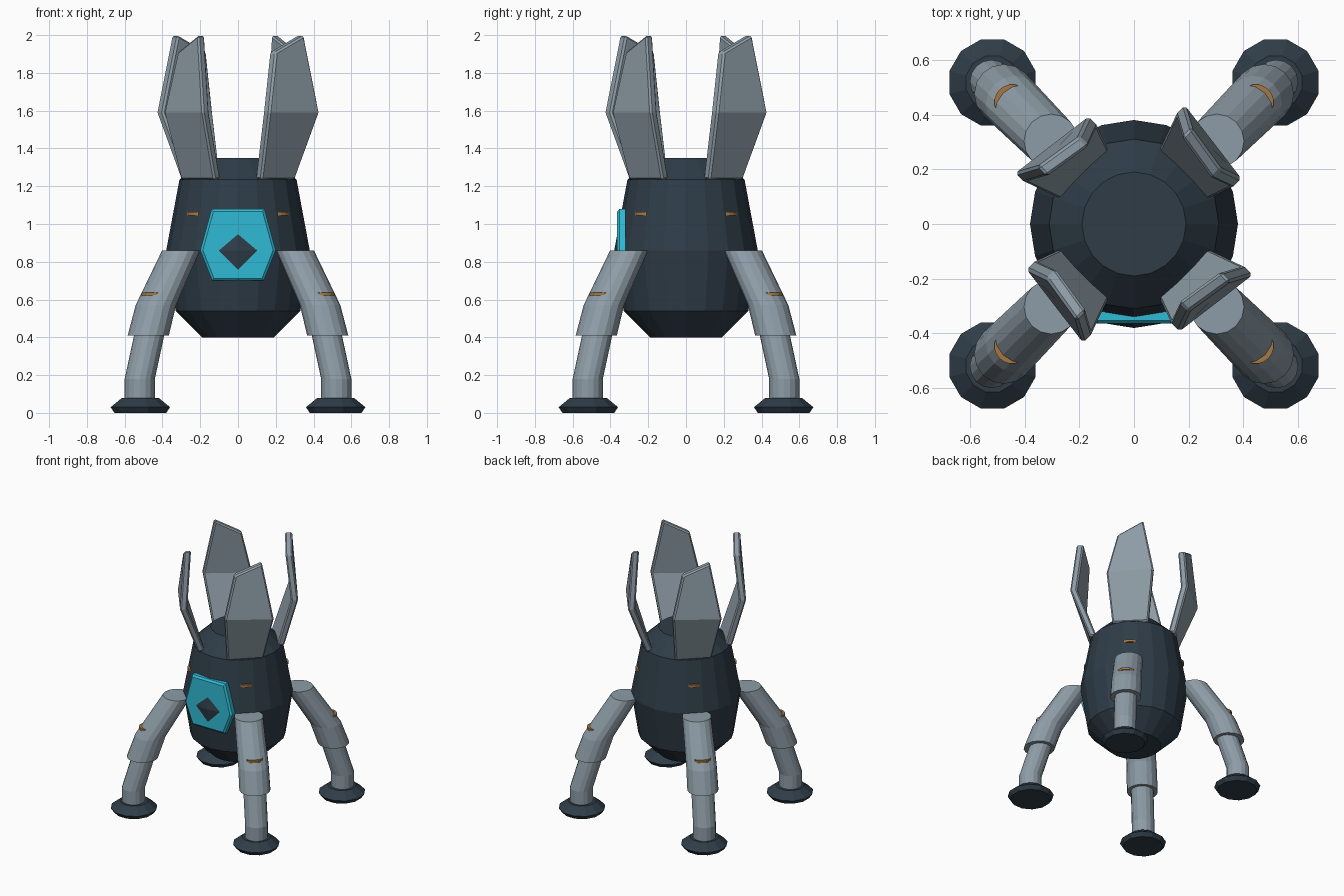
import bpy, bmesh, math
from mathutils import Vector, Matrix

if "Cube" in bpy.data.objects:
    bpy.data.objects.remove(bpy.data.objects["Cube"])


def material(name, rgb):
    m = bpy.data.materials.new(name)
    m.diffuse_color = (*rgb, 1)
    m.use_nodes = True
    m.node_tree.nodes["Principled BSDF"].inputs["Base Color"].default_value = m.diffuse_color
    return m


DARK = material("dark_slate", (0.028, 0.046, 0.064))
GREY = material("light_grey", (0.27, 0.335, 0.385))
CYAN = material("cyan", (0.03, 0.49, 0.66))
GOLD = material("bronze", (0.38, 0.19, 0.055))


def loft(name, rings, mat, rot=0.0, bevel=0.0):
    """Skin a list of equal-length point rings and cap both ends."""
    bm = bmesh.new()
    vs = [[bm.verts.new(p) for p in ring] for ring in rings]
    n = len(rings[0])
    for a, b in zip(vs, vs[1:]):
        for i in range(n):
            j = (i + 1) % n
            bm.faces.new((a[i], a[j], b[j], b[i]))
    bm.faces.new(vs[0][::-1])
    bm.faces.new(vs[-1])
    bmesh.ops.recalc_face_normals(bm, faces=bm.faces)
    bmesh.ops.rotate(bm, verts=bm.verts, cent=(0, 0, 0), matrix=Matrix.Rotation(rot, 3, 'Z'))
    me = bpy.data.meshes.new(name)
    bm.to_mesh(me)
    bm.free()
    me.materials.append(mat)
    ob = bpy.data.objects.new(name, me)
    bpy.context.collection.objects.link(ob)
    if bevel:
        mod = ob.modifiers.new("edge_bevel", 'BEVEL')
        mod.width = bevel
        mod.segments = 1
        mod.limit_method = 'ANGLE'
        mod.angle_limit = math.radians(40)
    return ob


def circle(cx, z, r, n):
    return [Vector((cx + r * math.cos(2 * math.pi * i / n),
                    r * math.sin(2 * math.pi * i / n), z)) for i in range(n)]


def tube(name, sections, n, mat, rot=0.0):
    """Horizontal round sections given as (offset, height, radius)."""
    return loft(name, [circle(c, z, r, n) for c, z, r in sections], mat, rot)


# Body shell
tube("body", [(0, 0.40, 0.19), (0, 0.54, 0.33), (0, 0.86, 0.38),
              (0, 1.235, 0.31), (0, 1.35, 0.19)], 20, DARK)

# Front hatch: the curved hull shows through its middle
hexagon = [(-0.14, 1.08), (0.14, 1.08), (0.20, 0.86),
           (0.137, 0.70), (-0.137, 0.70), (-0.20, 0.86)]


def hatch_ring(y, s):
    return [Vector((x * s, y, 0.88 + (z - 0.88) * s)) for x, z in hexagon]


loft("hatch", [hatch_ring(-0.32, 1), hatch_ring(-0.352, 1), hatch_ring(-0.364, 0.93)], CYAN)

# Petal rows: height, across and outward position of the low and high sides
petal_rows = [((-0.127, 0.303, 1.235), (0.127, 0.303, 1.235)),
              ((-0.160, 0.395, 1.59), (0.175, 0.438, 1.59)),
              ((-0.085, 0.368, 1.91), (0.100, 0.398, 2.0))]
THICK = 0.05


def petal_ring(low, high):
    (u0, n0, z0), (u1, n1, z1) = low, high
    return [Vector(p) for p in ((n0, u0, z0), (n1, u1, z1),
                                (n1 - THICK, u1, z1), (n0 - THICK, u0, z0))]


S = math.sqrt(2)
for k, corner in enumerate(("back_right", "back_left", "front_left", "front_right")):
    a = math.radians(45 + 90 * k)
    # Leg with sleeve, shin and foot pad
    tube("leg_sleeve_" + corner, [(0.475 * S, 0.41, 0.109), (0.435 * S, 0.57, 0.107),
                                  (0.302 * S, 0.86, 0.10)], 16, GREY, a)
    tube("leg_shin_" + corner, [(0.52 * S, 0.06, 0.08), (0.52 * S, 0.18, 0.08),
                                (0.462 * S, 0.45, 0.08)], 16, GREY, a)
    tube("foot_" + corner, [(0.517 * S, 0, 0.142), (0.517 * S, 0.03, 0.163),
                            (0.517 * S, 0.08, 0.10)], 12, DARK, a)
    # Bronze marker lights on the leg and the hull
    tube("leg_marker_" + corner, [(0.63, 0.622, 0.065), (0.63, 0.638, 0.065)], 20, GOLD, a)
    tube("hull_marker_" + corner, [(0.284, 1.045, 0.07), (0.284, 1.063, 0.07)], 20, GOLD, a)
    # Upright petal
    loft("petal_" + corner, [petal_ring(*row) for row in petal_rows], GREY, a, 0.01)
